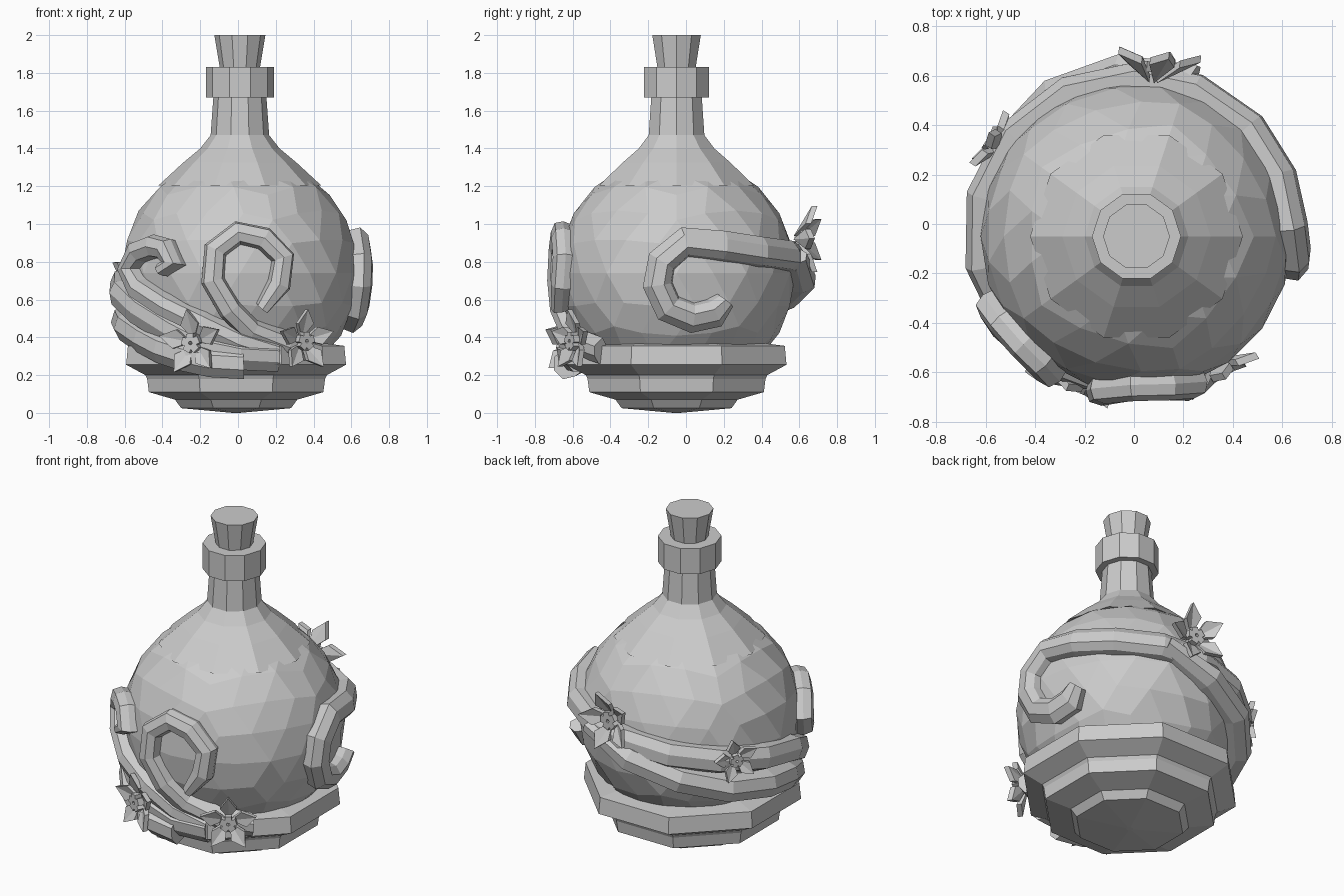
import bpy, bmesh
from math import sin, cos, radians, sqrt, pi
from mathutils import Vector, Matrix

cube = bpy.data.objects.get("Cube")
if cube:
    bpy.data.objects.remove(cube, do_unlink=True)

grey = bpy.data.materials.new("plain_grey")
grey.use_nodes = True
COLOUR = (0.6, 0.6, 0.6, 1)
grey.diffuse_color = COLOUR
grey.node_tree.nodes["Principled BSDF"].inputs["Base Color"].default_value = COLOUR

AXIS = Vector((0.01, -0.05, 0))   # bottle axis
RADIUS, MID = 0.63, 0.74          # body sphere


def finish(name, bm):
    bmesh.ops.recalc_face_normals(bm, faces=bm.faces)
    mesh = bpy.data.meshes.new(name)
    bm.to_mesh(mesh)
    bm.free()
    mesh.materials.append(grey)
    obj = bpy.data.objects.new(name, mesh)
    bpy.context.collection.objects.link(obj)
    return obj


def skin(bm, rings):
    """Join equal rings of points with quads and cap both ends."""
    loops = [[bm.verts.new(p) for p in ring] for ring in rings]
    n = len(loops[0])
    for a, b in zip(loops, loops[1:]):
        for i in range(n):
            j = (i + 1) % n
            bm.faces.new((a[i], a[j], b[j], b[i]))
    bm.faces.new(loops[0])
    bm.faces.new(loops[-1])


def lathe(name, profile, sides, turn=0, centre=AXIS):
    bm = bmesh.new()
    skin(bm, [[centre + Vector((r * cos(turn + 2 * pi * i / sides),
                                r * sin(turn + 2 * pi * i / sides), z))
               for i in range(sides)] for r, z in profile])
    return finish(name, bm)


def on_body(azimuth, z):
    """Point on the body, resting on the base rim low down."""
    r = max(sqrt(max(RADIUS ** 2 - (z - MID) ** 2, 0)), 0.55)
    a = radians(azimuth)
    return AXIS + Vector((r * cos(a), r * sin(a), z))


def vine(name, path, width=0.06, height=0.07):
    """Ridged strip that follows (azimuth, z) points over the body."""
    pts = [on_body(*p) for p in path]
    rings = []
    for i, p in enumerate(pts):
        along = (pts[min(i + 1, len(pts) - 1)] - pts[max(i - 1, 0)]).normalized()
        out = (p - AXIS - Vector((0, 0, MID))).normalized()
        side = along.cross(out).normalized()
        taper = 0.6 if i == 0 else 1
        section = [(-1, -0.5), (-1, 0.6), (-0.3, 1), (0.6, 0.95), (1, 0.4), (1, -0.5)]
        rings.append([p + side * width * taper * u + out * height * v for u, v in section])
    bm = bmesh.new()
    skin(bm, rings)
    return finish(name, bm)


def flower(name, azimuth, z, size, spin=0, lift=0.06, tilt=0.4):
    """Five folded pointed petals round a knobbly centre."""
    p = on_body(azimuth, z)
    out = (p - AXIS - Vector((0, 0, z))).normalized()
    side = Vector((0, 0, 1)).cross(out)
    frame = Matrix((side, Vector((0, 0, 1)), out)).transposed().to_4x4()
    place = Matrix.Translation(p + out * lift) @ frame
    bm = bmesh.new()
    for k in range(5):
        turn = place @ Matrix.Rotation(spin + k * 2 * pi / 5, 4, 'Z')
        shape = [(0, 0.1, 0), (0.31, 0.6, tilt * 0.7), (0, 1.08, tilt), (-0.31, 0.6, tilt * 0.7)]
        top = [bm.verts.new(turn @ (Vector(v) * size)) for v in shape]
        low = [bm.verts.new(turn @ (Vector(v) * size - Vector((0, 0, 0.03)))) for v in shape]
        for v in (top, low):
            bm.faces.new((v[0], v[1], v[2]))
            bm.faces.new((v[0], v[2], v[3]))
        for i in range(4):
            j = (i + 1) % 4
            bm.faces.new((top[i], top[j], low[j], low[i]))
        # stamen block
        bmesh.ops.create_cube(bm, size=size * 0.25, matrix=turn @ Matrix.Translation(
            (0, size * 0.18, size * 0.2)))
    return finish(name, bm)


# faceted round body
bm = bmesh.new()
bmesh.ops.create_icosphere(bm, subdivisions=3, radius=RADIUS,
                           matrix=Matrix.Translation(AXIS + Vector((0, 0, MID))))
bmesh.ops.dissolve_limit(bm, angle_limit=radians(11), verts=bm.verts, edges=bm.edges)
finish("bottle_body", bm)

# neck, collar and stopper
lathe("bottle_neck", [(0.43, 1.205), (0.3, 1.325), (0.21, 1.4), (0.155, 1.47), (0.14, 1.68)], 10)
lathe("neck_collar", [(0.18, 1.67), (0.18, 1.83)], 10)
lathe("cork_stopper", [(0.105, 1.82), (0.135, 2.0)], 10)

# stepped base
lathe("stepped_base", [(0.02, 0), (0.315, 0.025), (0.35, 0.07), (0.5, 0.11), (0.51, 0.18),
                       (0.52, 0.2), (0.63, 0.255), (0.62, 0.355), (0.45, 0.375)],
      8, pi / 8, Vector((-0.01, -0.05, 0)))

# vines with curled ends
vine("front_curl_vine", [(-79, .56), (-71, .68), (-69, .82), (-78, .92), (-91, .95), (-102, .86),
                         (-103, .7), (-95, .55), (-84, .44), (-65, .37), (-45, .33)])
vine("side_hook_vine", [(-129, .755), (-123, .79), (-128, .865), (-136, .88), (-147, .85),
                        (-154, .76), (-146, .66), (-129, .57), (-110, .48), (-91, .39),
                        (-71, .33)], 0.06, 0.08)
vine("upper_wrap_vine", [(24, .6), (19, .535), (8, .51), (-4, .56), (-9, .68), (-7, .8), (4, .9),
                         (23, .88), (44, .85), (68, .83), (90, .8), (115, .76), (140, .72),
                         (165, .68), (190, .63), (210, .54), (230, .44), (250, .35), (270, .31),
                         (290, .3)], 0.075, 0.08)
vine("lower_wrap_vine", [(70, .82), (95, .71), (120, .62), (145, .54), (170, .5), (190, .47),
                         (210, .41), (225, .36), (240, .32), (255, .29), (272, .28)], 0.075, 0.11)

# blossoms
flower("front_blossom_a", -113, 0.37, 0.165, 0.1, 0.07)
flower("front_blossom_b", -58, 0.38, 0.155, 0.0, 0.07)
flower("back_blossom", 84, 0.92, 0.17, 0.3, 0.05, 0.6)
flower("side_blossom", 147, 0.73, 0.125, 0.2, 0.05)
